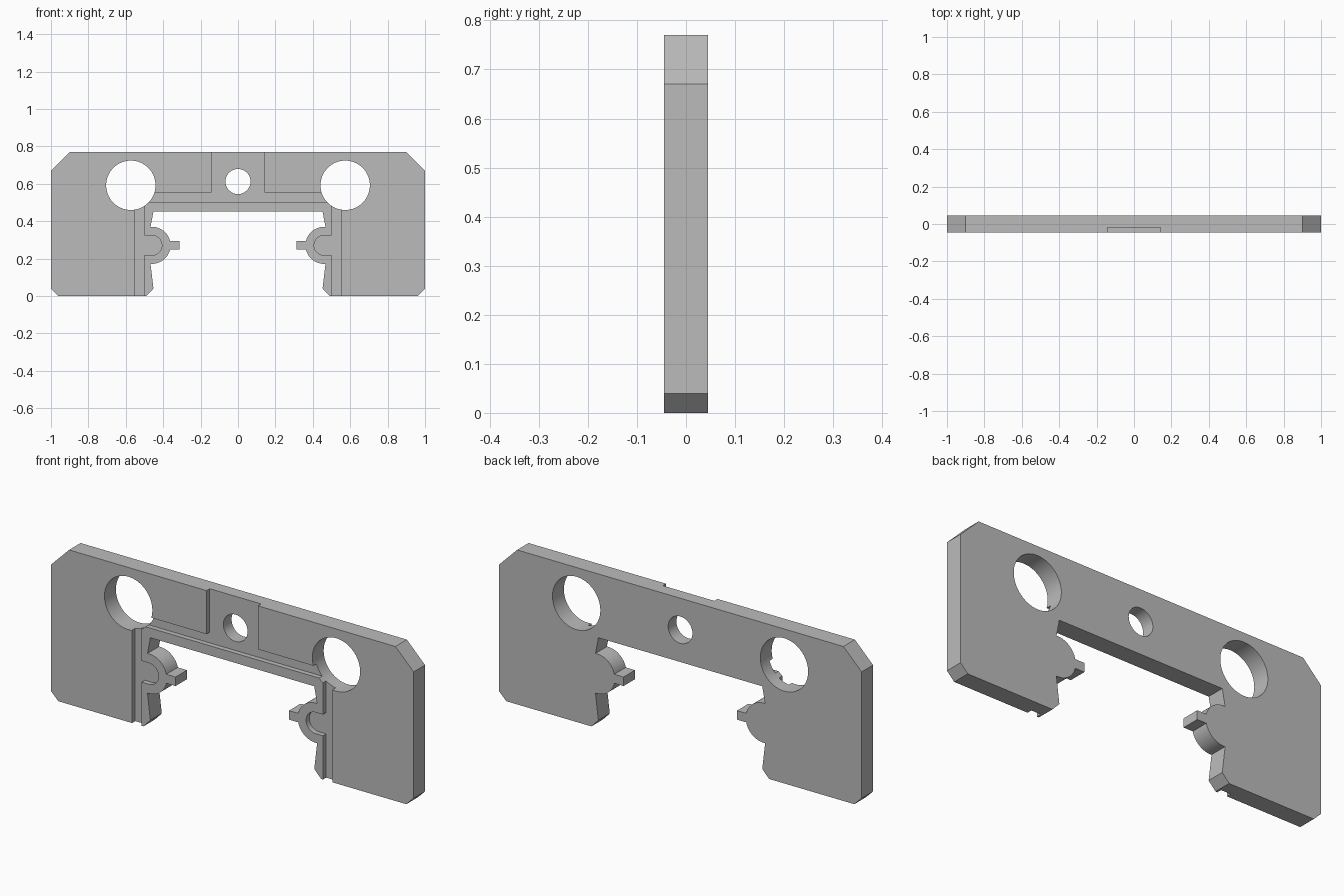
import bpy
import bmesh
from math import sin, cos, pi

if "Cube" in bpy.data.objects:
    bpy.data.objects.remove(bpy.data.objects["Cube"])

FRONT, BACK, RECESS = -0.045, 0.045, -0.02
HOLE_Z, CATCH_X, CATCH_Z = 0.592, 0.46, 0.271

gray = bpy.data.materials.new("plain gray")
gray.use_nodes = True
color = (0.5, 0.5, 0.5, 1)
gray.diffuse_color = color
gray.node_tree.nodes["Principled BSDF"].inputs["Base Color"].default_value = color


def arc(cx, cz, r, start, end, steps):
    angles = [start + (end - start) * i / steps for i in range(steps + 1)]
    return [(cx + r * cos(a), cz + r * sin(a)) for a in angles]


def mirrored(half):
    """Close a right-hand outline with its mirror image."""
    return half + [(-x, z) for x, z in reversed(half)]


def prism(name, outline, y0, y1):
    """Extrude an x-z outline from y0 to y1."""
    bm = bmesh.new()
    face = bm.faces.new([bm.verts.new((x, y0, z)) for x, z in outline])
    new = bmesh.ops.extrude_face_region(bm, geom=[face])["geom"]
    verts = [v for v in new if isinstance(v, bmesh.types.BMVert)]
    bmesh.ops.translate(bm, verts=verts, vec=(0, y1 - y0, 0))
    bmesh.ops.recalc_face_normals(bm, faces=bm.faces)
    mesh = bpy.data.meshes.new(name)
    bm.to_mesh(mesh)
    bm.free()
    mesh.materials.append(gray)
    obj = bpy.data.objects.new(name, mesh)
    bpy.context.collection.objects.link(obj)
    return obj


def cut(target, cutter):
    mod = target.modifiers.new("cut", "BOOLEAN")
    mod.operation = "DIFFERENCE"
    mod.solver = "EXACT"
    mod.object = cutter
    bpy.context.view_layer.objects.active = target
    bpy.ops.object.modifier_apply(modifier=mod.name)
    bpy.data.objects.remove(cutter)


# Bracket outline: chamfered legs, round catches and their tabs
tab = 0.0225
side = [(0.9, 0.77), (1, 0.67), (1, 0.04), (0.96, 0), (0.49, 0), (0.452, 0.04)]
low_arc = arc(CATCH_X, CATCH_Z, 0.099, 1.525 * pi, 1.073 * pi, 16)
high_arc = [(x, 2 * CATCH_Z - z) for x, z in reversed(low_arc)]
tab_end = [(0.313, CATCH_Z - tab), (0.313, CATCH_Z + tab)]
bracket = prism("bracket_plate",
                mirrored(side + low_arc + tab_end + high_arc + [(0.452, 0.452)]),
                FRONT, BACK)

# Shallow channel in the front face, with a rounded pocket at each catch
pocket = arc(CATCH_X, CATCH_Z, 0.053, 1.5 * pi, 0.5 * pi, 24)
channel = ([(0.142, 0.9), (0.142, 0.553), (0.553, 0.553), (0.553, -0.1),
            (0.5, -0.1), (0.5, pocket[0][1])] + pocket +
           [(0.5, pocket[-1][1]), (0.5, 0.5)])
cut(bracket, prism("channel_cutter", mirrored(channel), -0.2, RECESS))

# Through holes
for x, z, r in ((-0.573, HOLE_Z, 0.132), (0.573, HOLE_Z, 0.132), (0, 0.612, 0.067)):
    cut(bracket, prism("hole_cutter", arc(x, z, r, 0, 2 * pi, 64)[:-1], -0.2, 0.2))

# Smooth the round walls, keep the edges sharp
bpy.ops.object.select_all(action="DESELECT")
bracket.select_set(True)
bpy.context.view_layer.objects.active = bracket
bpy.ops.object.shade_smooth_by_angle(angle=pi / 6)
